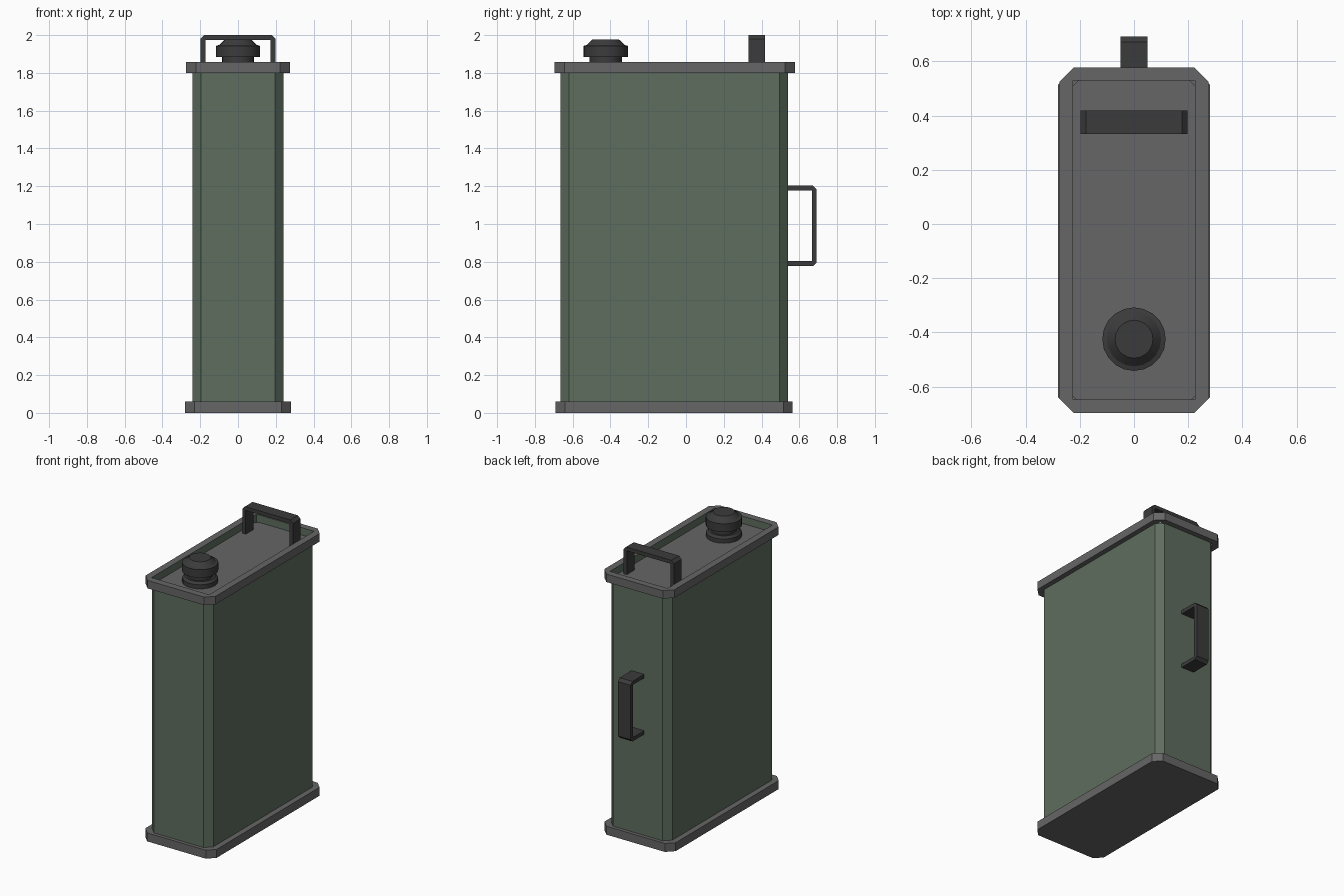
import bpy, bmesh, math
from mathutils import Vector

if "Cube" in bpy.data.objects:
    bpy.data.objects.remove(bpy.data.objects["Cube"])


def material(name, rgb):
    m = bpy.data.materials.new(name)
    m.diffuse_color = (*rgb, 1)
    m.use_nodes = True
    m.node_tree.nodes["Principled BSDF"].inputs["Base Color"].default_value = m.diffuse_color
    return m


GREEN = material("olive green paint", (0.112, 0.154, 0.112))
GREY = material("mid grey metal", (0.132, 0.132, 0.132))
DARK = material("dark grey plastic", (0.044, 0.044, 0.044))


def finish(name, bm, mats, rule=None):
    bmesh.ops.recalc_face_normals(bm, faces=bm.faces)
    if rule:
        for f in bm.faces:
            f.material_index = rule(f)
    me = bpy.data.meshes.new(name)
    bm.to_mesh(me)
    bm.free()
    for m in mats:
        me.materials.append(m)
    ob = bpy.data.objects.new(name, me)
    bpy.context.collection.objects.link(ob)
    return ob


def prism(points, offset):
    """Closed outline of 3D points, extruded along offset."""
    bm = bmesh.new()
    face = bm.faces.new([bm.verts.new(p) for p in points])
    ext = bmesh.ops.extrude_face_region(bm, geom=[face], use_keep_orig=True)
    moved = [g for g in ext["geom"] if isinstance(g, bmesh.types.BMVert)]
    bmesh.ops.translate(bm, verts=moved, vec=Vector(offset))
    return bm


def outline(hx, y0, y1, c, z):
    """Rectangle with chamfered corners."""
    return [(-hx + c, y0, z), (hx - c, y0, z), (hx, y0 + c, z), (hx, y1 - c, z),
            (hx - c, y1, z), (-hx + c, y1, z), (-hx, y1 - c, z), (-hx, y0 + c, z)]


def bracket(s, h, t, c):
    """U-shaped grip profile: half span s, reach h, thickness t."""
    half = [(s - c, h), (s, h - c), (s, 0), (s - t, 0), (s - t, h - t)]
    return half + [(-u, v) for u, v in reversed(half)]


# Can body, with the recessed top face in grey
bm = prism(outline(0.24, -0.665, 0.54, 0.045, 0.03), (0, 0, 1.775))
finish("can_body", bm, [GREEN, GREY], lambda f: int(f.normal.z > 0.9))

# Base tray
finish("base_rim", prism(outline(0.28, -0.69, 0.565, 0.05, 0), (0, 0, 0.06)), [GREY])

# Raised top rim, green on its inside walls
bm = bmesh.new()
rings = []
for z in (1.8, 1.857):
    rings.append([bm.verts.new(p) for p in outline(0.275, -0.697, 0.577, 0.053, z)])
    rings.append([bm.verts.new(p) for p in outline(0.226, -0.647, 0.53, 0.002, z)])
lo_out, lo_in, hi_out, hi_in = rings
inner = set()
for a, b in ((lo_out, hi_out), (hi_out, hi_in), (hi_in, lo_in), (lo_in, lo_out)):
    for i in range(8):
        j = (i + 1) % 8
        bm.faces.new((a[i], a[j], b[j], b[i]))
inner_verts = set(lo_in + hi_in)
finish("top_rim", bm, [GREY, GREEN], lambda f: int(all(v in inner_verts for v in f.verts)))

# Carry handle on top and grip on the back
top = [(u, 0.332, 1.8 + v) for u, v in bracket(0.198, 0.2, 0.026, 0.02)]
finish("top_handle", prism(top, (0, 0.086, 0)), [DARK])
back = [(-0.05, 0.53 + v, 0.99 + u) for u, v in bracket(0.213, 0.162, 0.026, 0.02)]
finish("back_handle", prism(back, (0.1, 0, 0)), [DARK])

# Filler neck and screw cap, turned from a profile of (radius, height)
profile = [(0.115, 1.8), (0.115, 1.835), (0.1, 1.85), (0.085, 1.85), (0.085, 1.885),
           (0.117, 1.885), (0.117, 1.943), (0.1, 1.948), (0.07, 1.977)]
N = 20
bm = bmesh.new()
rings = [[bm.verts.new((r * math.cos(2 * math.pi * i / N),
                        -0.425 + r * math.sin(2 * math.pi * i / N), z))
          for i in range(N)] for r, z in profile]
for a, b in zip(rings, rings[1:]):
    for i in range(N):
        j = (i + 1) % N
        bm.faces.new((a[i], a[j], b[j], b[i]))
bm.faces.new(rings[0])
bm.faces.new(rings[-1])
cap = finish("filler_cap", bm, [DARK])
bpy.context.view_layer.objects.active = cap
cap.select_set(True)
bpy.ops.object.shade_smooth_by_angle(angle=math.radians(25))
